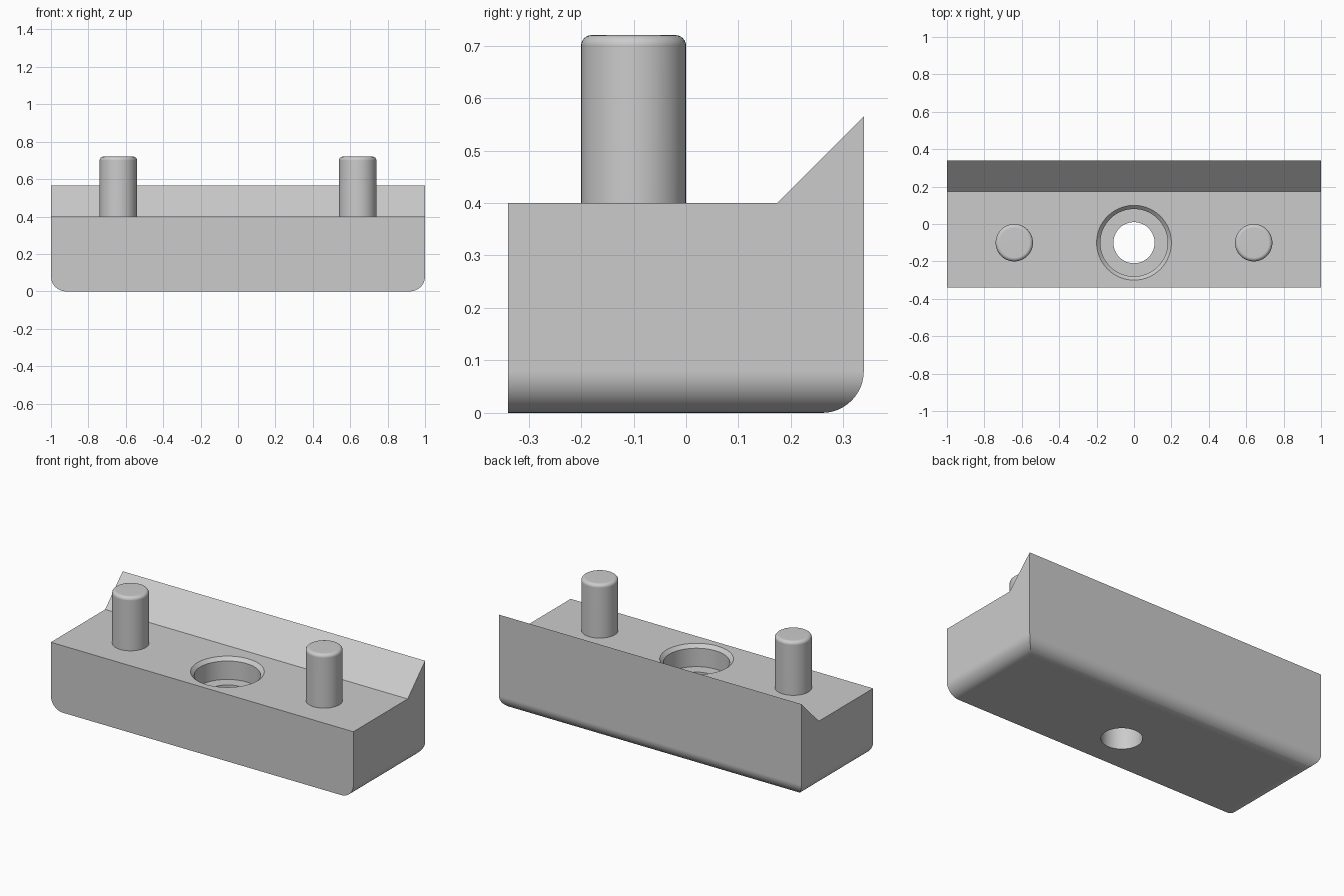
import bpy, bmesh, math
from mathutils import Vector

if "Cube" in bpy.data.objects:
    bpy.data.objects.remove(bpy.data.objects["Cube"])

mat = bpy.data.materials.new("light grey")
mat.diffuse_color = (0.60, 0.60, 0.60, 1)
mat.use_nodes = True
mat.node_tree.nodes["Principled BSDF"].inputs["Base Color"].default_value = mat.diffuse_color


def make_object(name, bm):
    bmesh.ops.remove_doubles(bm, verts=bm.verts, dist=1e-6)
    bmesh.ops.recalc_face_normals(bm, faces=bm.faces)
    mesh = bpy.data.meshes.new(name)
    bm.to_mesh(mesh)
    bm.free()
    mesh.materials.append(mat)
    obj = bpy.data.objects.new(name, mesh)
    bpy.context.collection.objects.link(obj)
    return obj


def arc(cx, cy, r, start, end, n=12):
    angles = [math.radians(start + (end - start) * i / n) for i in range(n + 1)]
    return [(cx + r * math.cos(a), cy + r * math.sin(a)) for a in angles]


def extrude(name, points, offset):
    bm = bmesh.new()
    face = bm.faces.new([bm.verts.new(p) for p in points])
    new = bmesh.ops.extrude_face_region(bm, geom=[face])["geom"]
    bmesh.ops.translate(bm, vec=offset,
                        verts=[v for v in new if isinstance(v, bmesh.types.BMVert)])
    return make_object(name, bm)


def lathe(name, profile, location, steps=64):
    bm = bmesh.new()
    verts = [bm.verts.new((r, 0, z)) for r, z in profile]
    edges = [bm.edges.new(pair) for pair in zip(verts, verts[1:])]
    bmesh.ops.spin(bm, geom=verts + edges, cent=(0, 0, 0), axis=(0, 0, 1),
                   angle=math.tau, steps=steps, use_merge=True)
    obj = make_object(name, bm)
    obj.location = location
    return obj


def select(obj):
    bpy.ops.object.select_all(action='DESELECT')
    obj.select_set(True)
    bpy.context.view_layer.objects.active = obj


def boolean(target, cutter, operation):
    mod = target.modifiers.new(operation, 'BOOLEAN')
    mod.operation, mod.object, mod.solver = operation, cutter, 'EXACT'
    select(target)
    bpy.ops.object.modifier_apply(modifier=mod.name)
    bpy.data.objects.remove(cutter)


def smooth(obj):
    select(obj)
    bpy.ops.object.shade_smooth_by_angle(angle=math.radians(30))
    mod = obj.modifiers.new("Weighted normals", 'WEIGHTED_NORMAL')
    mod.keep_sharp = True


# Block: side profile with sloped back lip and rounded lower back edge
D, R, PIN_Y = 0.339, 0.08, -0.1
side = [(-D, 0)] + arc(D - R, R, R, -90, 0) + [(D, 0.565), (0.174, 0.4), (-D, 0.4)]
block = extrude("block", [(-1, y, z) for y, z in side], Vector((2, 0, 0)))

# Rounded lower ends
front = arc(-1 + R, R, R, 180, 270) + arc(1 - R, R, R, 270, 360) + [(1, 1), (-1, 1)]
ends = extrude("end_rounding", [(x, -0.5, z) for x, z in front], Vector((0, 1, 0)))
boolean(block, ends, 'INTERSECT')

# Chamfered counterbore and through hole
hole = [(0, -0.1), (0.11, -0.1), (0.11, 0.27), (0.18, 0.27), (0.18, 0.38),
        (0.2, 0.4), (0.2, 0.45), (0, 0.45)]
boolean(block, lathe("hole_cutter", hole, (0, PIN_Y, 0)), 'DIFFERENCE')
smooth(block)

# Locating pins with rounded tops
for label, x in (("left", -0.64), ("right", 0.64)):
    profile = [(0, 0.4), (0.1, 0.4)] + arc(0.08, 0.7, 0.02, 0, 90, 6) + [(0, 0.72)]
    smooth(lathe(label + "_pin", profile, (x, PIN_Y, 0), 48))
